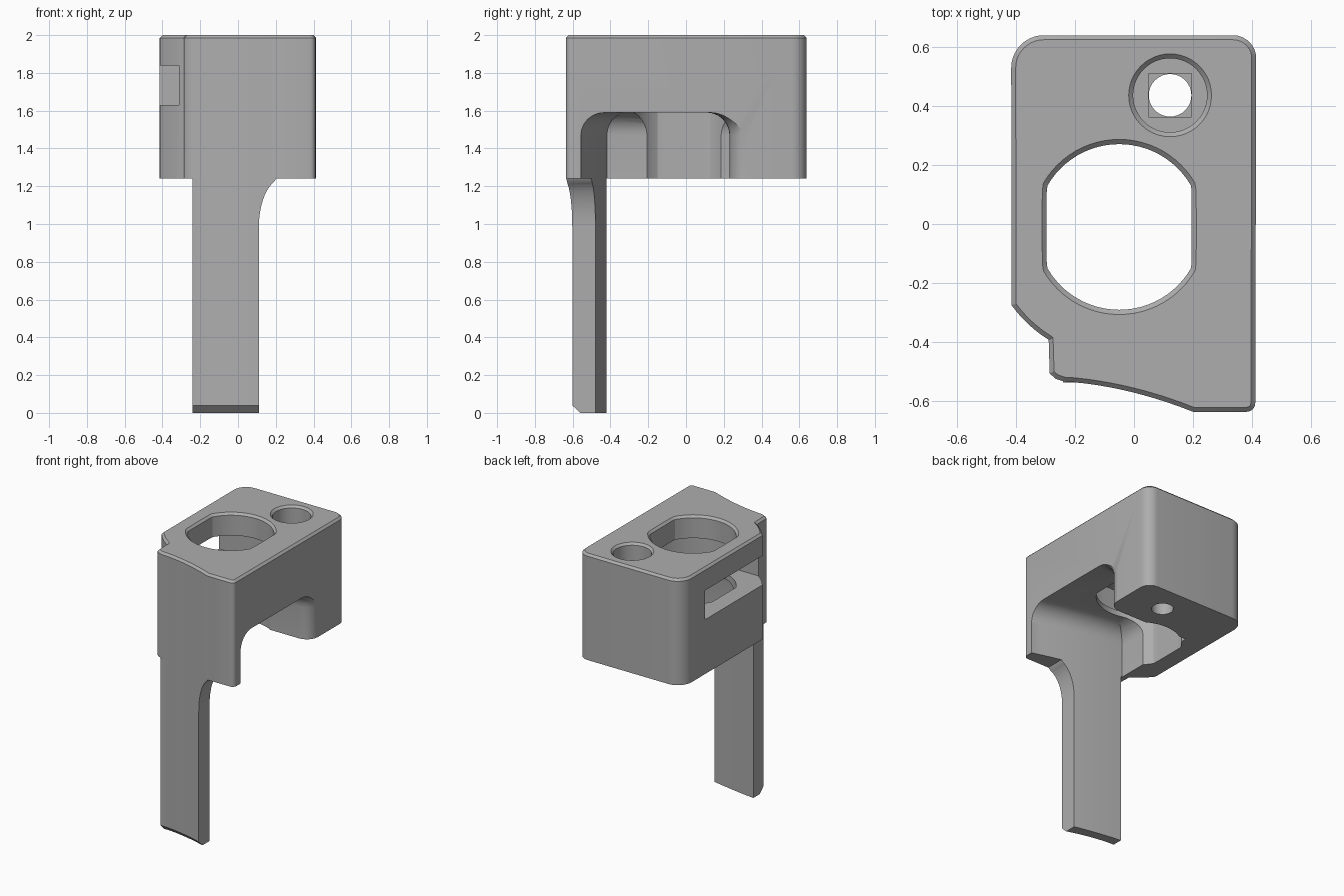
import bpy, bmesh, math
from mathutils import Vector

if "Cube" in bpy.data.objects:
    bpy.data.objects.remove(bpy.data.objects["Cube"], do_unlink=True)

grey = bpy.data.materials.new("plain grey")
grey.use_nodes = True
colour = (0.42, 0.42, 0.42, 1)
grey.diffuse_color = colour
grey.node_tree.nodes["Principled BSDF"].inputs["Base Color"].default_value = colour


def arc(cx, cy, r, a0, a1, n=10):
    angles = [math.radians(a0 + (a1 - a0) * i / n) for i in range(n + 1)]
    return [(cx + r * math.cos(a), cy + r * math.sin(a)) for a in angles]


def circle(cx, cy, r, n=48):
    return arc(cx, cy, r, 0, 360, n)[:-1]


def prism(name, pts, z0, z1, place=None, grow=0, centre=(0, 0), bevel=None):
    """Extrude an outline; grow flares the far end, bevel = (test, width, segments)."""
    bm = bmesh.new()
    rings = []
    for z, g in ((z0, 0), (z1, grow)):
        ring = []
        for x, y in pts:
            d = Vector((x - centre[0], y - centre[1]))
            p = Vector((x, y)) + (d.normalized() * g if g else Vector((0, 0)))
            ring.append(bm.verts.new(place(p.x, p.y, z) if place else (p.x, p.y, z)))
        rings.append(ring)
    low, high = rings
    bm.faces.new(low[::-1])
    bm.faces.new(high)
    for i in range(len(pts)):
        j = (i + 1) % len(pts)
        bm.faces.new((low[i], low[j], high[j], high[i]))
    bmesh.ops.recalc_face_normals(bm, faces=bm.faces)
    if bevel:
        test, width, segments = bevel
        edges = [e for e in bm.edges if all(test(v.co) for v in e.verts)]
        bmesh.ops.bevel(bm, geom=edges, offset=width, segments=segments,
                        profile=0.5, affect='EDGES', clamp_overlap=False)
        bmesh.ops.recalc_face_normals(bm, faces=bm.faces)
    mesh = bpy.data.meshes.new(name)
    bm.to_mesh(mesh)
    bm.free()
    ob = bpy.data.objects.new(name, mesh)
    bpy.context.collection.objects.link(ob)
    mesh.materials.append(grey)
    return ob


def combine(target, tool, operation='DIFFERENCE'):
    tool.hide_render = True
    mod = target.modifiers.new("combine", 'BOOLEAN')
    mod.operation, mod.solver, mod.object = operation, 'EXACT', tool
    bpy.context.view_layer.objects.active = target
    bpy.ops.object.modifier_apply(modifier=mod.name)
    bpy.data.objects.remove(tool, do_unlink=True)


# Curved front profile shared by the block and the leg
def front_y(x):
    t = min(max((x + 0.2) / 0.4, 0), 1)
    return -0.535 - 0.04 * t - 0.06 * t * t


def inner_y(x):
    t = x + 0.24
    return -0.42 - 0.12 * t - 0.14 * t * t


front_curve = [(-0.2 + 0.04 * i, front_y(-0.2 + 0.04 * i)) for i in range(11)]

# Main block with chamfered top rim
outline = (arc(-0.05, -0.01, 0.45, 216, 238, 6) + [(-0.285, -0.505), (-0.265, -0.523), (-0.235, -0.533)]
           + front_curve + arc(0.38, -0.605, 0.03, -90, 0, 5)
           + arc(0.335, 0.56, 0.078, 0, 90, 8) + arc(-0.305, 0.528, 0.11, 90, 180, 10))
block = prism("main_block", outline, 1.24, 2.0, bevel=(lambda c: c.z > 1.99, 0.015, 1))

# Underside notch open to one side, with a filleted ceiling
steps = [-0.25 + 0.066 * i for i in range(11)]
notch = ([(x, inner_y(x)) for x in steps] + [(0.8, -0.57), (0.8, 0.32)]
         + arc(0.322, 0.32, 0.09, 0, -90, 6) + [(-0.25, 0.23)])
combine(block, prism("notch_cutter", notch, 1.1, 1.59,
                     bevel=(lambda c: c.z > 1.5, 0.12, 6)))

# Round-ended side slot
slot = [(-0.7, -0.375)] + arc(-0.05, 0, 0.375, -90, 90, 24) + [(-0.7, 0.375)]
combine(block, prism("slot_cutter", slot, 1.63, 1.84))

# Main bore with two flats and a chamfered mouth
bore = [(-0.05 + max(-0.245, min(0.245, x)), y - 0.01) for x, y in circle(0, 0, 0.28, 72)]
combine(block, prism("bore_cutter", bore, 1.0, 2.2))
combine(block, prism("bore_chamfer", bore, 1.985, 2.015, grow=0.032, centre=(-0.05, -0.01)))

# Screw hole with counterbore, square step and chamfered mouth
hx, hy = 0.122, 0.435
step = [(hx + sx * 0.073, hy + sy * 0.073) for sx, sy in ((-1, -1), (1, -1), (1, 1), (-1, 1))]
combine(block, prism("counterbore_cutter", circle(hx, hy, 0.125), 1.5, 2.2))
combine(block, prism("counterbore_chamfer", circle(hx, hy, 0.125), 1.985, 2.015,
                     grow=0.03, centre=(hx, hy)))
combine(block, prism("step_cutter", step, 1.47, 1.6))
combine(block, prism("screw_hole_cutter", circle(hx, hy, 0.072, 32), 1.0, 1.6))

# Leg: curved plate trimmed by its front silhouette
xs = [-0.24 + 0.03 * i for i in range(19)]
plate = [(x, front_y(x)) for x in xs] + [(x, inner_y(x)) for x in reversed(xs)]
leg = prism("leg", plate, 0, 1.24, bevel=(
    lambda c: c.z < 0.01 and c.y < front_y(c.x) + 0.01, 0.04, 1))
flare = [(0.11 + 0.125 * (1 - math.cos(a)), 0.98 + 0.26 * math.sin(a))
         for a in [math.radians(70 * i / 10) for i in range(11)]]
side = [(-0.24, -0.1), (0.11, -0.1)] + flare + [(0.235, 1.3), (-0.24, 1.3)]
combine(leg, prism("leg_silhouette", side, -0.9, 0, place=lambda x, z, y: (x, y, z)), 'INTERSECT')

# Smooth the rounded walls and keep the edges crisp
bpy.ops.object.select_all(action='DESELECT')
for ob in (block, leg):
    ob.select_set(True)
bpy.context.view_layer.objects.active = block
bpy.ops.object.shade_smooth_by_angle(angle=math.radians(25))
